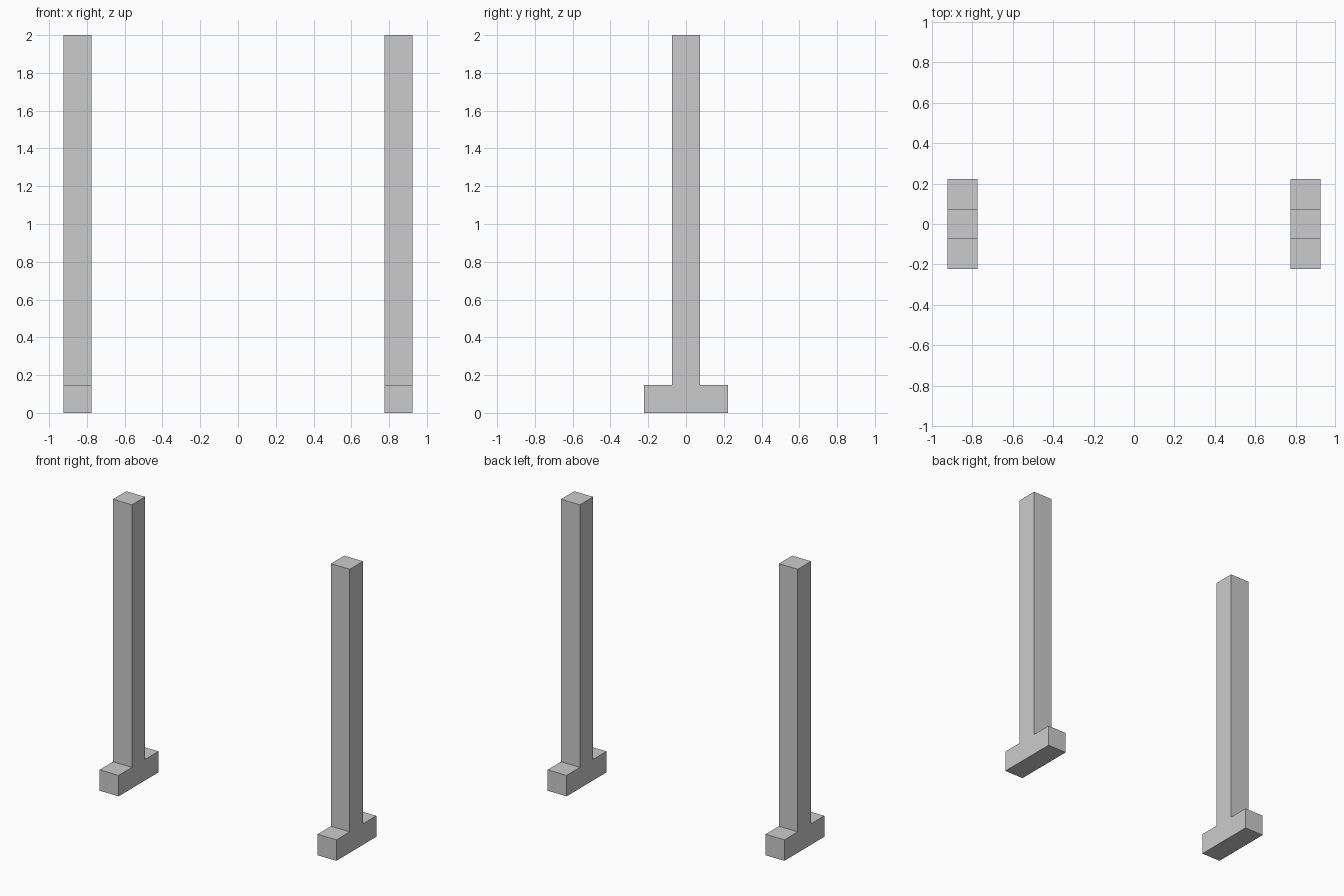
import bpy, bmesh

if "Cube" in bpy.data.objects:
    bpy.data.objects.remove(bpy.data.objects["Cube"])

U = 0.148          # square section of the beams
HEIGHT = 2.0
CENTRE_X = 0.85

# Inverted-T side profile (y, z): upright on a foot three sections long
half = U / 2
PROFILE = [(-3 * half, 0), (3 * half, 0), (3 * half, U), (half, U),
           (half, HEIGHT), (-half, HEIGHT), (-half, U), (-3 * half, U)]


def footed_post(name, x):
    bm = bmesh.new()
    face = bm.faces.new([bm.verts.new((-half, y, z)) for y, z in PROFILE])
    ext = bmesh.ops.extrude_face_region(bm, geom=[face], use_keep_orig=True)
    verts = [g for g in ext["geom"] if isinstance(g, bmesh.types.BMVert)]
    bmesh.ops.translate(bm, verts=verts, vec=(U, 0, 0))
    bmesh.ops.recalc_face_normals(bm, faces=bm.faces)
    mesh = bpy.data.meshes.new(name)
    bm.to_mesh(mesh)
    bm.free()
    obj = bpy.data.objects.new(name, mesh)
    obj.location.x = x
    bpy.context.collection.objects.link(obj)


# Matching pair of posts
for side, sign in (("left", -1), ("right", 1)):
    footed_post(f"{side}_post", sign * CENTRE_X)
